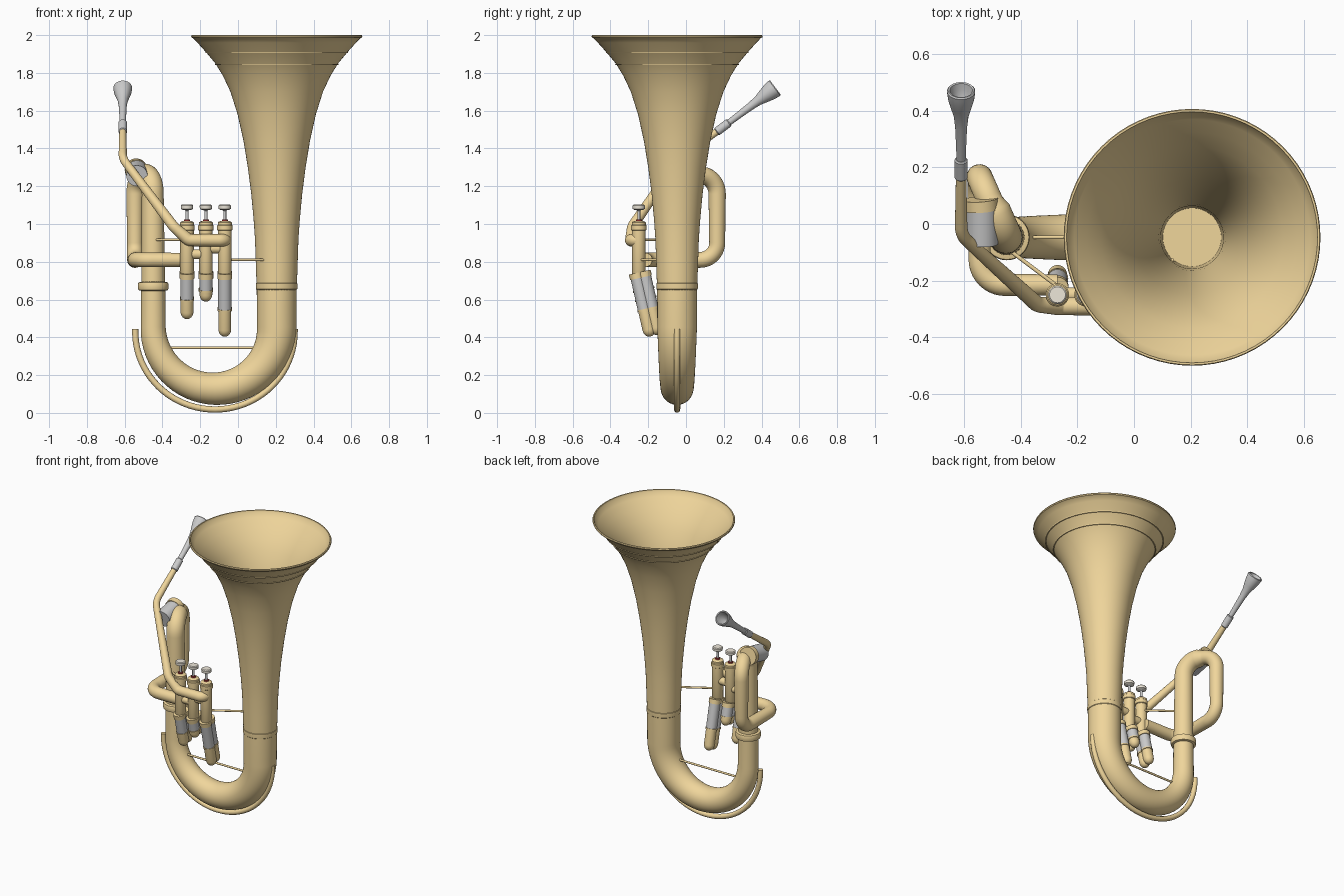
import bpy, bmesh, math
from mathutils import Vector

if "Cube" in bpy.data.objects:
    bpy.data.objects.remove(bpy.data.objects["Cube"])


def material(name, color):
    m = bpy.data.materials.new(name)
    m.diffuse_color = (*color, 1)
    m.use_nodes = True
    m.node_tree.nodes["Principled BSDF"].inputs["Base Color"].default_value = m.diffuse_color
    return m


BRASS = material("brass", (0.87, 0.67, 0.33))
SILVER = material("silver", (0.55, 0.55, 0.56))
PEARL = material("pearl", (0.85, 0.80, 0.70))
FELT = material("felt", (0.40, 0.04, 0.04))


def skin(name, rings, mat, caps=True):
    """Mesh from a list of equally sized vertex rings."""
    bm = bmesh.new()
    vs = [[bm.verts.new(p) for p in ring] for ring in rings]
    n = len(vs[0])
    for a, b in zip(vs, vs[1:]):
        for i in range(n):
            bm.faces.new((a[i], a[(i + 1) % n], b[(i + 1) % n], b[i]))
    if caps:
        bm.faces.new(vs[0][::-1])
        bm.faces.new(vs[-1])
    bmesh.ops.recalc_face_normals(bm, faces=bm.faces)
    me = bpy.data.meshes.new(name)
    bm.to_mesh(me)
    bm.free()
    me.materials.append(mat)
    ob = bpy.data.objects.new(name, me)
    bpy.context.collection.objects.link(ob)
    bpy.ops.object.select_all(action='DESELECT')
    ob.select_set(True)
    bpy.context.view_layer.objects.active = ob
    bpy.ops.object.shade_smooth_by_angle(angle=math.radians(35))
    return ob


def circle(c, u, v, r, n):
    return [c + (u * math.cos(t) + v * math.sin(t)) * r
            for t in (2 * math.pi * i / n for i in range(n))]


def lathe(name, profile, mat, origin, axis=(0, 0, 1), n=32, caps=True):
    """Turn (radius, height) pairs around an axis."""
    d = Vector(axis).normalized()
    u = d.orthogonal().normalized()
    v = d.cross(u)
    return skin(name, [circle(Vector(origin) + d * h, u, v, r, n) for r, h in profile], mat, caps)


def rod(name, a, b, r, mat, n=24):
    a, b = Vector(a), Vector(b)
    return lathe(name, [(r, 0), (r, (b - a).length)], mat, a, b - a, n)


def fillet(points, steps=10):
    """Round corners of (x, y, z, tube radius, corner radius) points."""
    out = [(Vector(points[0][:3]), points[0][3])]
    for p0, p1, p2 in zip(points, points[1:], points[2:]):
        c = Vector(p1[:3])
        a, b = (Vector(p0[:3]) - c).normalized(), (Vector(p2[:3]) - c).normalized()
        half = a.angle(b) / 2
        cut = p1[4] / math.tan(half)
        mid = c + (a + b).normalized() * (p1[4] / math.sin(half))
        s, e = (c + a * cut - mid).normalized(), (c + b * cut - mid).normalized()
        for i in range(steps + 1):
            out.append((mid + s.slerp(e, i / steps) * p1[4], p1[3]))
    out.append((Vector(points[-1][:3]), points[-1][3]))
    return out


def tube(name, path, mat=BRASS, n=24):
    """Sweep a circle along (position, radius) pairs."""
    rings, u = [], None
    for i, (p, r) in enumerate(path):
        d = (path[min(i + 1, len(path) - 1)][0] - path[max(i - 1, 0)][0]).normalized()
        u = d.orthogonal() if u is None else u - d * u.dot(d)
        u.normalize()
        rings.append(circle(p, u, d.cross(u), r, n))
    return skin(name, rings, mat)


# Bell: outer flare, rim, inner flare
BX, Y = 0.205, -0.047
flare = [(.107, .68), (.111, .8), (.115, .92), (.122, 1.02), (.135, 1.16), (.153, 1.3), (.176, 1.44),
         (.207, 1.58), (.245, 1.70), (.285, 1.785), (.325, 1.85), (.375, 1.91), (.42, 1.96), (.444, 1.985)]
inner = [(r - .004, z + .002) for r, z in flare[::-1]]
lathe("bell", flare + [(.451, 1.987), (.453, 1.994), (.450, 2.0), (.443, 2.0)] + inner,
      BRASS, (BX, Y, 0), n=72, caps=False)
for i, (r, z) in enumerate([(.325, 1.845), (.375, 1.908)]):
    lathe(f"bell_band_{i + 1}", [(r - .005, z - .004), (r + .001, z - .004), (r + .003, z + .002), (r, z + .003)],
          BRASS, (BX, Y, 0), n=72, caps=False)
lathe("bell_ferrule", [(.104, .65), (.109, .655), (.110, .67), (.110, .685), (.104, .69)], BRASS, (BX, Y, 0), n=48)

# Bottom bow, tapering from the bell to the left leg
CX, CZ, R = -0.122, 0.455, 0.327
bow = [(Vector((BX, Y, .685)), .106)]
for i in range(33):
    t = math.pi * i / 32
    bow.append((Vector((CX + R * math.cos(t), Y, CZ - R * math.sin(t))), .105 - .039 * i / 32))
bow.append((Vector((-.449, Y, .66)), .064))
tube("bottom_bow", bow, n=40)
lathe("leg_ferrule", [(.06, .645), (.078, .65), (.081, .66), (.081, .68), (.078, .69), (.06, .695)],
      BRASS, (-.449, Y, 0), n=40)

# Guard strip around the bottom bow
guard = [(Vector((CX + .422 * math.cos(t), Y, .43 - .412 * math.sin(t))), .017)
         for t in (math.pi * i / 40 for i in range(41))]
guard = [(Vector((.30, Y, .445)), .017)] + guard + [(Vector((-.544, Y, .445)), .017)]
tube("bow_guard", guard, n=12)

# Left leg, top bow and return into the first valve
tube("upper_branch", fillet([
    (-.449, Y, .66, .063, 0), (-.452, Y, 1.265, .058, .10), (-.545, .165, 1.255, .046, .10),
    (-.545, .165, .81, .042, .09), (-.545, -.215, .81, .039, .09), (-.27, -.215, .81, .037, 0)]), n=32)
rod("tuning_sleeve", (-.535, .055, 1.282), (-.535, -.07, 1.255), .056, SILVER, 32)
rod("tuning_sleeve_ring", (-.54, .088, 1.288), (-.537, .05, 1.281), .06, BRASS, 32)

# Leadpipe, receiver and mouthpiece
tube("leadpipe", fillet([
    (-.61, .19, 1.508, .018, 0), (-.61, -.04, 1.345, .022, .12), (-.34, -.285, .985, .028, .08),
    (-.26, -.29, .914, .032, .04), (-.07, -.29, .914, .033, .03), (-.07, -.25, .914, .033, 0)]))
axis = Vector((0, .305, .23)).normalized()
base = Vector((-.61, .165, 1.49))
lathe("receiver", [(.018, -.005), (.023, 0), (.023, .075), (.019, .08)], SILVER, base, axis)
lathe("mouthpiece", [(.016, .07), (.018, .14), (.021, .22), (.026, .27), (.037, .31), (.046, .345), (.049, .37),
                     (.050, .381), (.046, .386), (.040, .384), (.034, .36), (.022, .33), (.006, .31)],
      SILVER, base, axis)

# Valves with buttons and slides
VY = -0.25
for i, (x, length, sleeve) in enumerate([(-.27, .25, .11), (-.17, .155, .06), (-.07, .345, .165)], 1):
    o = (x, VY, 0)
    lathe(f"valve_{i}_casing", [(.03, .71), (.036, .72), (.036, .965), (.041, .968), (.041, .992), (.037, .996),
                                (.037, 1.008), (.03, 1.014), (.012, 1.016)], BRASS, o)
    lathe(f"valve_{i}_felt", [(.016, 1.012), (.016, 1.024)], FELT, o)
    lathe(f"valve_{i}_stem", [(.008, 1.02), (.008, 1.07), (.018, 1.078)], SILVER, o)
    lathe(f"valve_{i}_button", [(.022, 1.074), (.032, 1.08), (.033, 1.097), (.028, 1.102)], PEARL, o)
    # Slanted slide: twin collars, silver sleeves and round-ended brass tubes
    d = Vector((0, .075, -.33)).normalized()
    side = Vector((0, .33, .075)).normalized() * .02
    top = Vector((x, -.245, .745))
    for k, s in enumerate((-1, 1), 1):
        a = top + side * s
        rod(f"slide_{i}_collar_{k}", a, a + d * .03, .039, BRASS)
        rod(f"slide_{i}_sleeve_{k}", a + d * .03, a + d * (.03 + sleeve), .035, SILVER)
        rod(f"slide_{i}_ring_{k}", a + d * (.03 + sleeve), a + d * (.04 + sleeve), .038, BRASS)
        reach = length - .04
        dome = [(.034 * math.cos(t), reach + .04 * math.sin(t)) for t in (j * math.pi / 14 for j in range(7))]
        lathe(f"slide_{i}_tube_{k}", [(.034, .03 + sleeve)] + dome, BRASS, a, d)

# Short links between the valves
for i, x in enumerate((-.27, -.17), 1):
    rod(f"valve_link_{i}", (x, VY, .81 + .03 * i), (x + .1, VY, .81 + .03 * i), .026, BRASS)

# Thin braces
rod("lower_brace", (-.40, Y, .345), (.13, Y, .345), .007, BRASS, 12)
rod("bell_brace", (-.07, VY, .81), (.14, -.125, .81), .007, BRASS, 12)
rod("leg_brace", (-.43, -.10, .917), (-.27, -.22, .917), .007, BRASS, 12)
